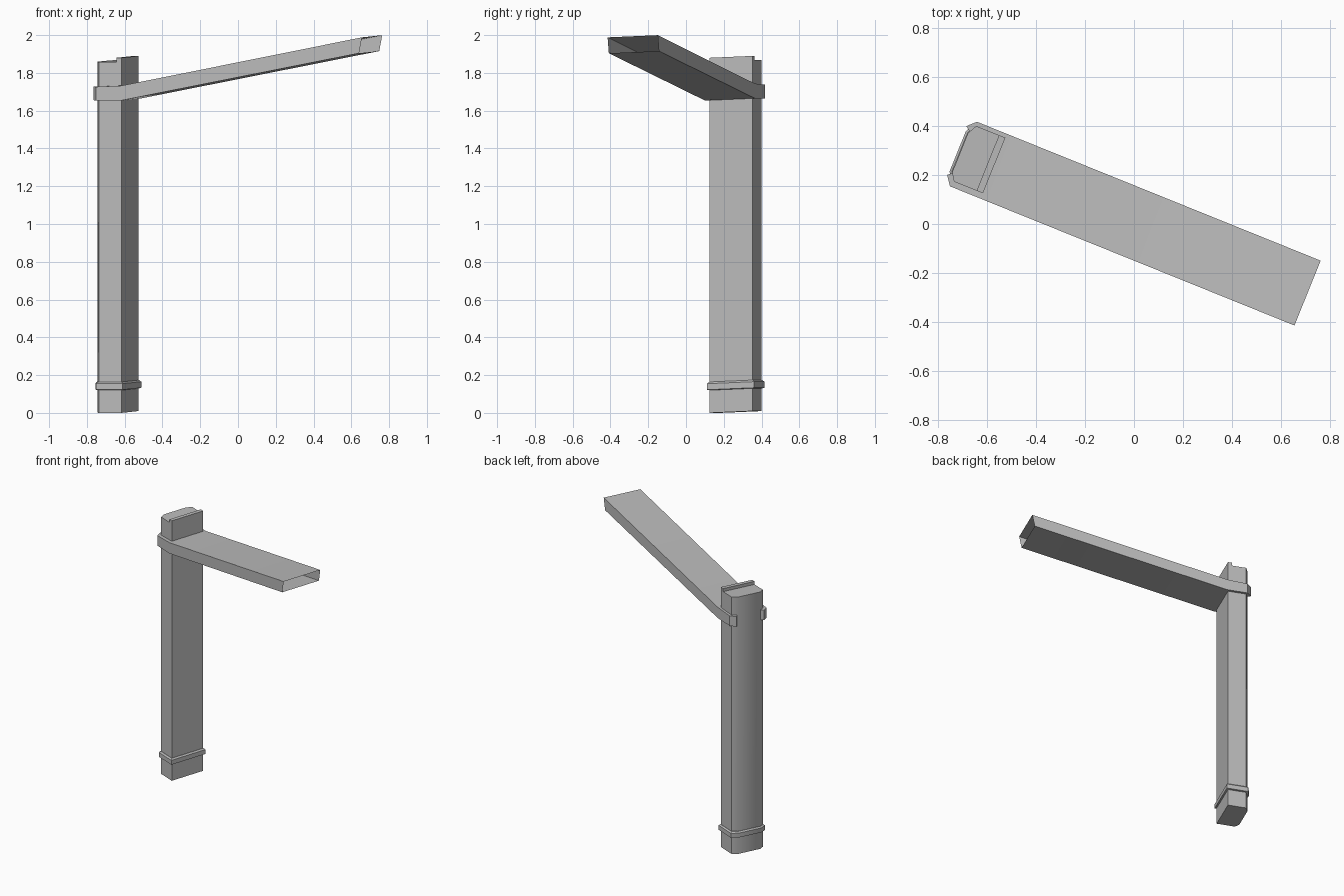
import bpy, bmesh, math
from mathutils import Matrix

cube = bpy.data.objects.get("Cube")
if cube:
    bpy.data.objects.remove(cube)

grey = bpy.data.materials.new("plain_grey")
grey.use_nodes = True
COLOUR = (0.5, 0.5, 0.5, 1)
grey.diffuse_color = COLOUR
grey.node_tree.nodes["Principled BSDF"].inputs["Base Color"].default_value = COLOUR

TURN = Matrix.Rotation(math.radians(-22), 4, "Z")


def tilt(u, v, z):
    """Level cuts rise slightly across the width."""
    return (u, v, z + 0.04 * (v + 0.115))


def finish(name, bm):
    bmesh.ops.recalc_face_normals(bm, faces=bm.faces)
    mesh = bpy.data.meshes.new(name)
    bm.to_mesh(mesh)
    bm.free()
    mesh.transform(TURN)
    mesh.materials.append(grey)
    ob = bpy.data.objects.new(name, mesh)
    bpy.context.collection.objects.link(ob)
    bpy.ops.object.select_all(action="DESELECT")
    ob.select_set(True)
    bpy.context.view_layer.objects.active = ob
    bpy.ops.object.shade_smooth_by_angle(angle=math.radians(38))
    return ob


def loft(bm, rings):
    """Skin a stack of (outline, height) rings and cap both ends."""
    loops = [[bm.verts.new(tilt(u, v, z)) for u, v in outline] for outline, z in rings]
    for a, b in zip(loops, loops[1:]):
        for i in range(len(a)):
            j = (i + 1) % len(a)
            bm.faces.new((a[i], a[j], b[j], b[i]))
    bm.faces.new(loops[0])
    bm.faces.new(loops[-1])


def outline(grow=0.0, front=-0.62):
    """Post section: square front, chamfered back corners."""
    lo, hi, back = -0.115 - grow, 0.13 + grow, -0.769 - grow
    return [(front + grow, lo), (front + grow, hi), (-0.748 - grow, hi),
            (back, 0.092), (back, -0.082), (-0.748 - grow, lo)]


# Post, with a raised lip along the front of its top
bm = bmesh.new()
loft(bm, [(outline(), 0), (outline(), 1.858)])
finish("post", bm)
bm = bmesh.new()
lip = [(-0.62, -0.115), (-0.62, 0.13), (-0.648, 0.13), (-0.648, -0.115)]
loft(bm, [(lip, 1.85), (lip, 1.88)])
finish("post_top_lip", bm)

# Band round the foot, with a sloped top edge
bm = bmesh.new()
loft(bm, [(outline(0.002), 0.12), (outline(0.011), 0.123),
          (outline(0.011), 0.155), (outline(0.002), 0.164)])
finish("foot_band", bm)

# Arm: a clasp hooked round the post corners, then a rising open-ended box
LO, HI = -0.139, 0.147
clasp = [(-0.61, LO), (-0.61, HI), (-0.752, HI), (-0.786, 0.114), (-0.766, 0.1),
         (-0.766, -0.085), (-0.784, -0.1), (-0.756, LO)]
bm = bmesh.new()
low = [bm.verts.new(tilt(u, v, 1.655)) for u, v in clasp]
top = [bm.verts.new(tilt(u, v, 1.733 if u > -0.7 else 1.727)) for u, v in clasp]
bm.faces.new(low)
bm.faces.new(top)
for i in range(1, len(clasp)):
    j = (i + 1) % len(clasp)
    bm.faces.new((low[i], low[j], top[j], top[i]))
near = [low[0], low[1], top[1], top[0]]
far = [bm.verts.new(tilt(u, v, z)) for u, v, z in
       ((0.747, LO, 1.905), (0.747, HI, 1.905), (0.764, HI, 1.989), (0.764, LO, 1.989))]
for i in range(4):
    j = (i + 1) % 4
    bm.faces.new((near[i], near[j], far[j], far[i]))
finish("arm", bm)
